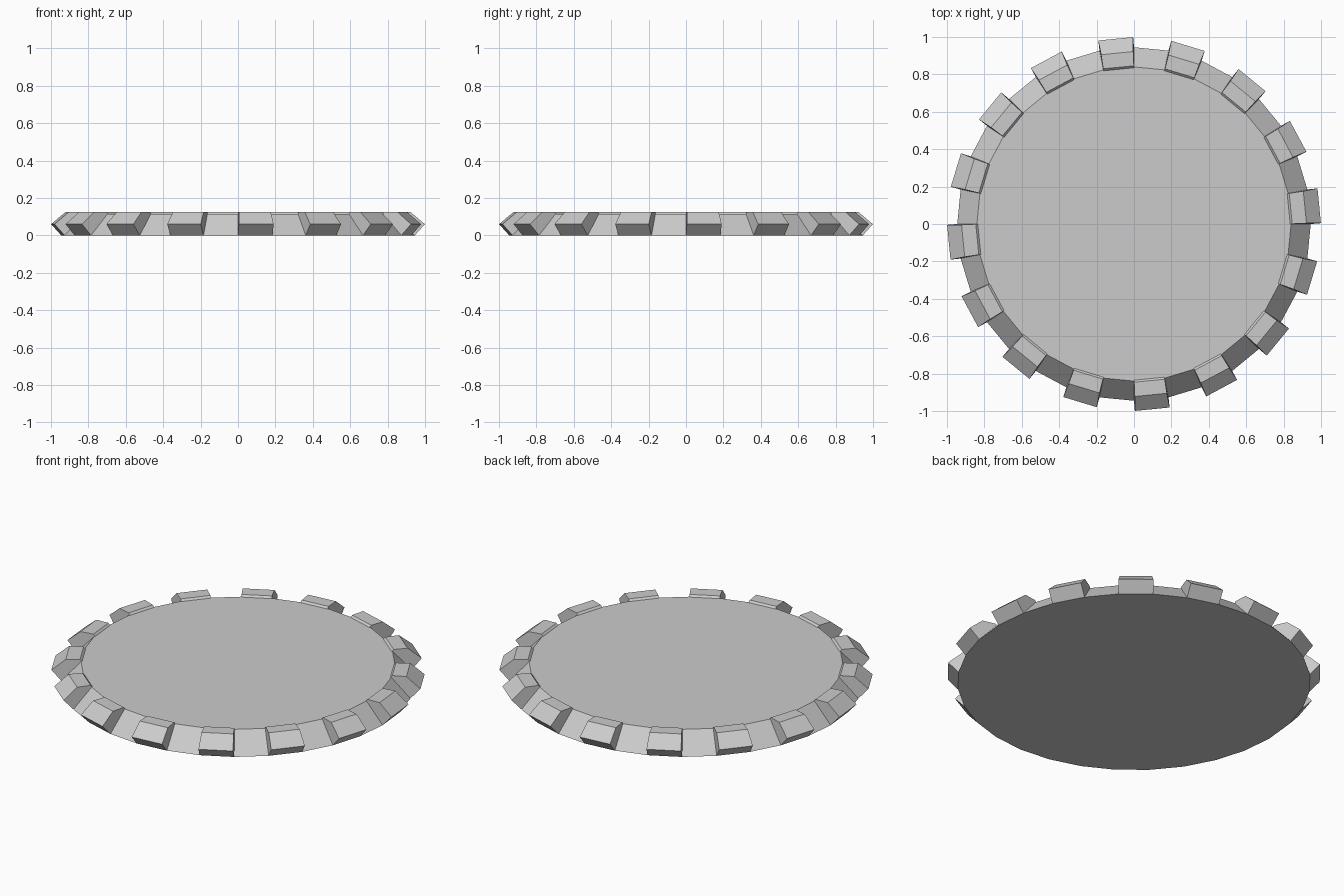
import bpy, bmesh, math
from mathutils import Matrix

cube = bpy.data.objects.get("Cube")
if cube:
    bpy.data.objects.remove(cube, do_unlink=True)

SIDES = 32
BASE_R, TOP_R, DISC_H = 0.945, 0.84, 0.114
STEP = 2 * math.pi / SIDES

grey = bpy.data.materials.new("plain grey")
grey.use_nodes = True
colour = (0.6, 0.6, 0.6, 1)
grey.diffuse_color = colour
grey.node_tree.nodes["Principled BSDF"].inputs["Base Color"].default_value = colour


def finish(bm, name):
    bmesh.ops.recalc_face_normals(bm, faces=bm.faces)
    mesh = bpy.data.meshes.new(name)
    bm.to_mesh(mesh)
    bm.free()
    mesh.materials.append(grey)
    obj = bpy.data.objects.new(name, mesh)
    bpy.context.collection.objects.link(obj)
    return obj


# Tapered disc
bm = bmesh.new()
bmesh.ops.create_cone(bm, cap_ends=True, segments=SIDES, radius1=BASE_R,
                      radius2=TOP_R, depth=DISC_H,
                      matrix=Matrix.Translation((0, 0, DISC_H / 2)))
finish(bm, "disc")

# Tooth outline: distance from the axis, height, half width
flat = math.cos(STEP / 2)
half = math.sin(STEP / 2)
profile = [
    (BASE_R * flat, 0, BASE_R * half),
    (0.995, 0.06, 0.0935),
    (0.918, 0.125, 0.086),
    (0.842, 0.125, 0.082),
    (TOP_R * flat - 0.005, DISC_H, TOP_R * half),
]

# Teeth on every second side of the disc, open where they meet it
bm = bmesh.new()
for i in range(0, SIDES, 2):
    turn = Matrix.Rotation((i + 0.5) * STEP, 4, "Z")
    left = [bm.verts.new(turn @ Matrix.Translation((r, w, z)).translation) for r, z, w in profile]
    right = [bm.verts.new(turn @ Matrix.Translation((r, -w, z)).translation) for r, z, w in profile]
    bm.faces.new(left)
    bm.faces.new(right[::-1])
    for a in range(len(profile) - 1):
        bm.faces.new((left[a], right[a], right[a + 1], left[a + 1]))
finish(bm, "rim_teeth")
